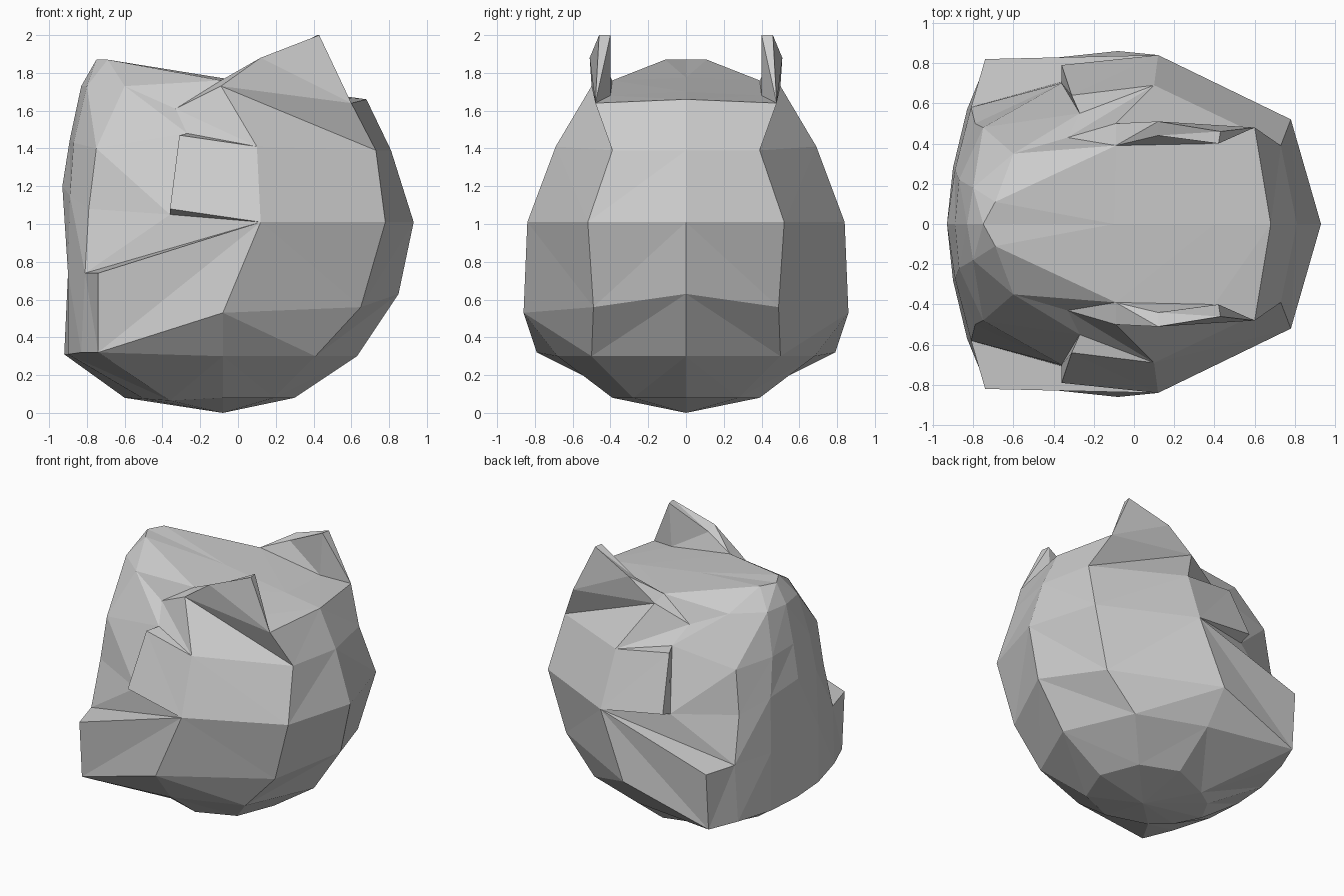
import bpy, bmesh
from mathutils import Vector

if "Cube" in bpy.data.objects:
    bpy.data.objects.remove(bpy.data.objects["Cube"])


def build(name, strips, centre=(0, 0, 0.95)):
    """Bridge pairs of point rows with triangles, face them away from centre, mirror across y."""
    bm = bmesh.new()
    centre = Vector(centre)
    for a, b in strips:
        for i in range(len(a) - 1):
            for tri in ((a[i], b[i], a[i + 1]), (b[i], b[i + 1], a[i + 1])):
                p = [Vector(v) for v in tri]
                n = (p[1] - p[0]).cross(p[2] - p[0])
                if n.length < 1e-5:
                    continue
                if n.dot(sum(p, Vector()) / 3 - centre) < 0:
                    p.reverse()
                bm.faces.new([bm.verts.new(v) for v in p])
    bmesh.ops.remove_doubles(bm, verts=bm.verts, dist=0.001)
    me = bpy.data.meshes.new(name)
    bm.to_mesh(me)
    bm.free()
    ob = bpy.data.objects.new(name, me)
    bpy.context.collection.objects.link(ob)
    mod = ob.modifiers.new("mirror", 'MIRROR')
    mod.use_axis = (False, True, False)
    mod.use_clip = True
    return ob


# Shared landmarks
base = (-.08, 0, 0)
jaw_low, jaw_top = (-.74, -.79, .32), (-.74, -.82, .74)
chin_side = (-.36, -.28, .065)
side_mid, side_top = (.12, -.84, 1.01), (.1, -.69, 1.41)
cheek_in, cheek_back = (-.81, -.58, .74), (-.36, -.70, 1.05)
brow_side, brow_top = (-.60, -.35, 1.73), (-.69, -.11, 1.87)
brow_mid = (-.75, 0, 1.87)
temple, notch = (-.33, -.43, 1.61), (-.27, -.55, 1.48)
ear_front, ear_back, ear_in = (-.09, -.50, 1.73), (.6, -.48, 1.64), (-.09, -.39, 1.76)
nape_top = (.68, 0, 1.66)

# Back of the head: centre, middle and side meridians
centre_line = [base, (.30, 0, .08), (.63, 0, .30), (.85, 0, .63),
               (.93, 0, 1.01), (.81, 0, 1.39), nape_top]
middle_line = [base, (.19, -.28, .08), (.41, -.50, .30), (.65, -.49, .56),
               (.78, -.52, 1.01), (.73, -.39, 1.39), ear_back]
side_line = [base, (-.08, -.39, .08), (-.08, -.68, .30), (-.08, -.86, .53),
             side_mid, side_top, ear_front]
build("back_of_head", [(centre_line, middle_line), (side_line, middle_line)])

# Jaw and the ledge on top of the cheek
build("jaw", [
    (side_line[:5], [base, chin_side, jaw_low, jaw_low, jaw_top]),
    ([jaw_top, side_mid], [cheek_in, cheek_back]),
])

# Face: centre, inner and outer meridians
face_mid = [base, (-.60, 0, .08), (-.92, 0, .31), (-.90, 0, .74), (-.93, 0, 1.20),
            (-.89, 0, 1.45), (-.83, 0, 1.73), brow_mid]
face_in = [base, (-.50, -.18, .075), (-.90, -.28, .31), (-.90, -.28, .74), (-.89, -.27, 1.15),
           (-.87, -.22, 1.43), (-.80, -.18, 1.73), brow_top]
face_out = [base, chin_side, (-.83, -.57, .32), cheek_in, (-.79, -.50, 1.08),
            (-.75, -.48, 1.40), brow_side, brow_top]
build("face", [
    (face_mid, face_in), (face_in, face_out),
    (face_out[1:4], [chin_side, jaw_low, jaw_top]),
    (face_out[3:7], [cheek_back, cheek_back, notch, temple]),
])

# Raised fur flap on the side and the recess above it
flap_low, flap_top = (-.36, -.79, 1.08), (-.31, -.64, 1.47)
build("side_flap", [
    ([flap_low, flap_top], [side_mid, side_top]),
    ([flap_low, flap_top], [cheek_back, notch]),
    ([flap_low, flap_low], [cheek_back, side_mid]),
    ([flap_top, flap_top], [notch, side_top]),
    ([notch, temple], [side_top, ear_front]),
])

# Crown between the ears, with the forehead slope
build("crown", [
    ([brow_mid, (-.1, 0, 1.775), (.4, 0, 1.70), nape_top],
     [brow_top, ear_in, (.40, -.40, 1.68), ear_back]),
    ([brow_top, brow_side], [ear_in, temple]),
    ([ear_in, ear_in], [temple, ear_front]),
])

# Pointed ears
ear_rim_out = [ear_front, (.12, -.51, 1.88), (.43, -.46, 2.0), ear_back]
ear_rim_in = [ear_in, (.12, -.44, 1.85), (.42, -.40, 2.0), ear_back]
build("ear", [
    (ear_rim_out, ear_rim_in),
    (ear_rim_out[:3], [ear_back] * 3),
    (ear_rim_in[:3], [(.40, -.40, 1.68)] * 3),
    ([(.42, -.40, 2.0), ear_back], [(.40, -.40, 1.68)] * 2),
], centre=(.25, -.455, 1.75))
